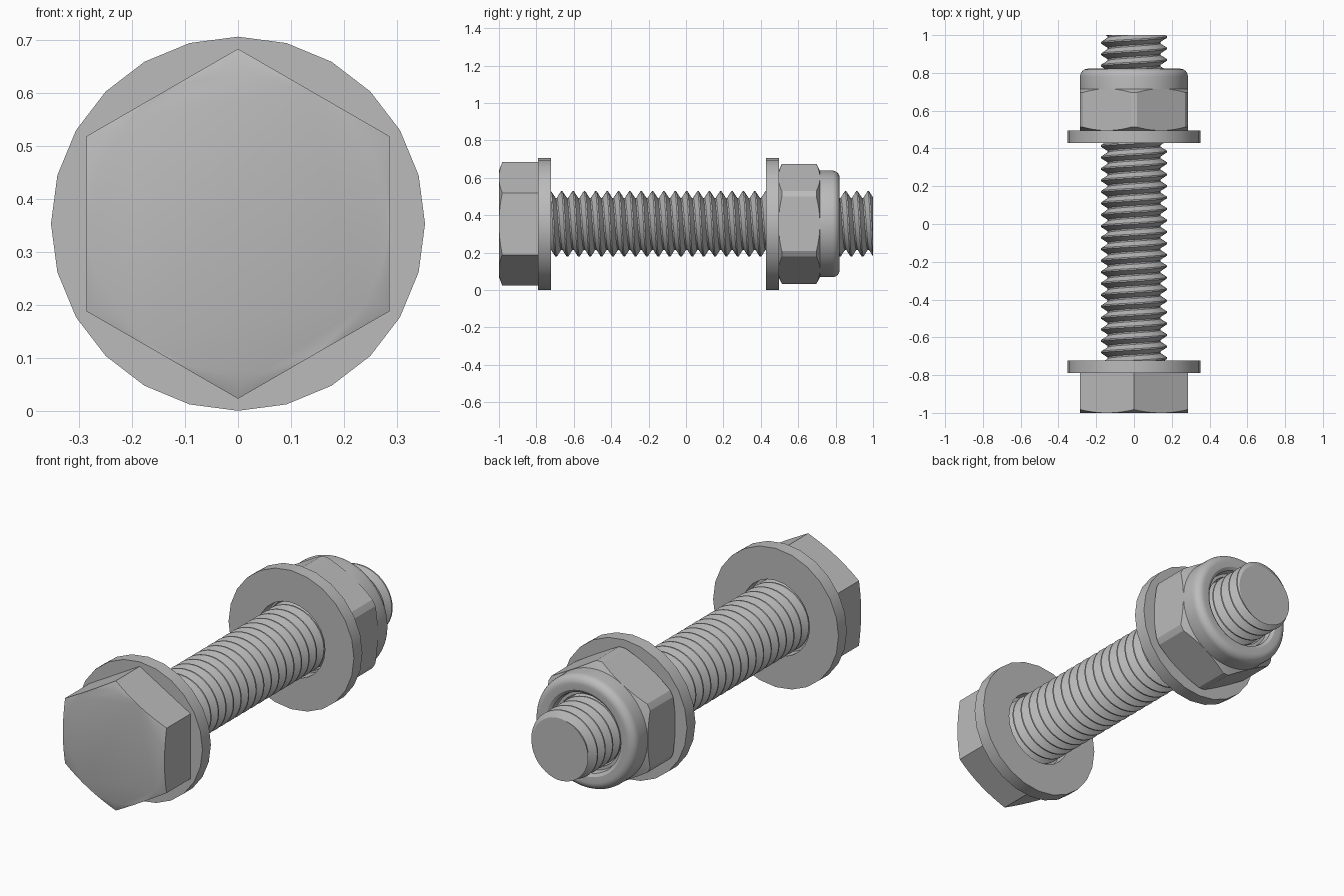
import bpy, bmesh
from math import sin, cos, pi, radians, floor

if "Cube" in bpy.data.objects:
    bpy.data.objects.remove(bpy.data.objects["Cube"])

AXIS_Z = 0.3535     # height of the bolt axis
FLAT = 0.286        # hexagon inradius
PITCH = 0.0607

steel = bpy.data.materials.new("steel grey")
steel.use_nodes = True
colour = (0.5, 0.5, 0.5, 1)
steel.diffuse_color = colour
steel.node_tree.nodes["Principled BSDF"].inputs["Base Color"].default_value = colour


def point(r, t, y):
    return (r * sin(t), y, AXIS_Z + r * cos(t))


def finish(name, bm):
    bmesh.ops.remove_doubles(bm, verts=bm.verts, dist=1e-5)
    bmesh.ops.recalc_face_normals(bm, faces=bm.faces)
    mesh = bpy.data.meshes.new(name)
    bm.to_mesh(mesh)
    bm.free()
    mesh.materials.append(steel)
    obj = bpy.data.objects.new(name, mesh)
    bpy.context.collection.objects.link(obj)
    bpy.ops.object.select_all(action='DESELECT')
    bpy.context.view_layer.objects.active = obj
    obj.select_set(True)
    bpy.ops.object.shade_smooth_by_angle(angle=radians(22))
    return obj


def revolve(name, rings, sides, hollow):
    """Sweep rings about the bolt axis; a ring is (r, y) or a function of angle."""
    bm = bmesh.new()
    loops = []
    for ring in rings:
        loop = []
        for i in range(sides):
            t = 2 * pi * i / sides
            r, y = ring(t) if callable(ring) else ring
            loop.append(bm.verts.new(point(r, t, y)))
        loops.append(loop)
    pairs = list(zip(loops, loops[1:]))
    if hollow:
        pairs.append((loops[-1], loops[0]))
    else:
        bm.faces.new(loops[0])
        bm.faces.new(loops[-1])
    for a, b in pairs:
        for i in range(sides):
            j = (i + 1) % sides
            bm.faces.new((a[i], a[j], b[j], b[i]))
    return finish(name, bm)


def hex_ring(y, slope, limit):
    """Hexagonal edge whose corners are trimmed back by a conical chamfer."""
    def ring(t):
        r = FLAT / cos(t % (pi / 3) - pi / 6)
        r = min(r, limit)
        return r, y + slope * (r - FLAT)
    return ring


# Hexagonal head with a chamfered front
revolve("bolt_head", [(FLAT - 0.002, -1), hex_ring(-1, 0.4, 1),
                      hex_ring(-0.785, 0, 1)], 120, False)

# Washers
for name, y in (("head_washer", -0.79), ("nut_washer", 0.428)):
    revolve(name, [(0.19, y), (0.353, y), (0.353, y + 0.068), (0.19, y + 0.068)],
            24, True)

# Locking nut: chamfered hexagon running into a rounded collar
collar = [(0.245 + 0.04 * cos(a), 0.782 + 0.04 * sin(a))
          for a in (radians(15 * k) for k in range(7))]
revolve("lock_nut", [(0.18, 0.495), (FLAT - 0.002, 0.495),
                     hex_ring(0.495, 0.5, 0.321), hex_ring(0.716, -0.55, 0.321),
                     (FLAT - 0.001, 0.716)] + collar +
        [(0.215, 0.82), (0.2, 0.81), (0.195, 0.78), (0.18, 0.78)], 120, True)


# Threaded shank: helical rows trimmed flat at both ends
START, END, SIDES = -0.8, 1.0, 48
CREST, ROOT = 0.175, 0.139
ROWS = (0, 0.12, 0.5, 0.62)


def thread_radius(f):
    if f < 0.12:
        return CREST
    if f < 0.5:
        return CREST + (ROOT - CREST) * (f - 0.12) / 0.38
    if f < 0.62:
        return ROOT
    return ROOT + (CREST - ROOT) * (f - 0.62) / 0.38


bm = bmesh.new()
columns = []
first, last = floor(START / PITCH) - 2, floor(END / PITCH) + 2
for i in range(SIDES + 1):
    t = 2 * pi * i / SIDES
    column = []
    for k in range(first, last):
        for f in ROWS:
            raw = PITCH * (k + f + i / SIDES)
            y = min(max(raw, START), END)
            phase = (f + (y - raw) / PITCH + 1e-7) % 1
            column.append(bm.verts.new(point(thread_radius(phase), t, y)))
    columns.append(column)
for a, b in zip(columns, columns[1:]):
    for j in range(len(a) - 1):
        if max(v.co.y for v in (a[j], a[j + 1], b[j], b[j + 1])) > START + 1e-6 and \
           min(v.co.y for v in (a[j], a[j + 1], b[j], b[j + 1])) < END - 1e-6:
            bm.faces.new((a[j], b[j], b[j + 1], a[j + 1]))
bmesh.ops.remove_doubles(bm, verts=bm.verts, dist=1e-5)
bmesh.ops.delete(bm, geom=[v for v in bm.verts if not v.link_faces], context='VERTS')
for y in (START, END):
    rim = [e for e in bm.edges if e.is_boundary
           and all(abs(v.co.y - y) < 1e-4 for v in e.verts)]
    bmesh.ops.contextual_create(bm, geom=rim)
finish("threaded_shank", bm)
